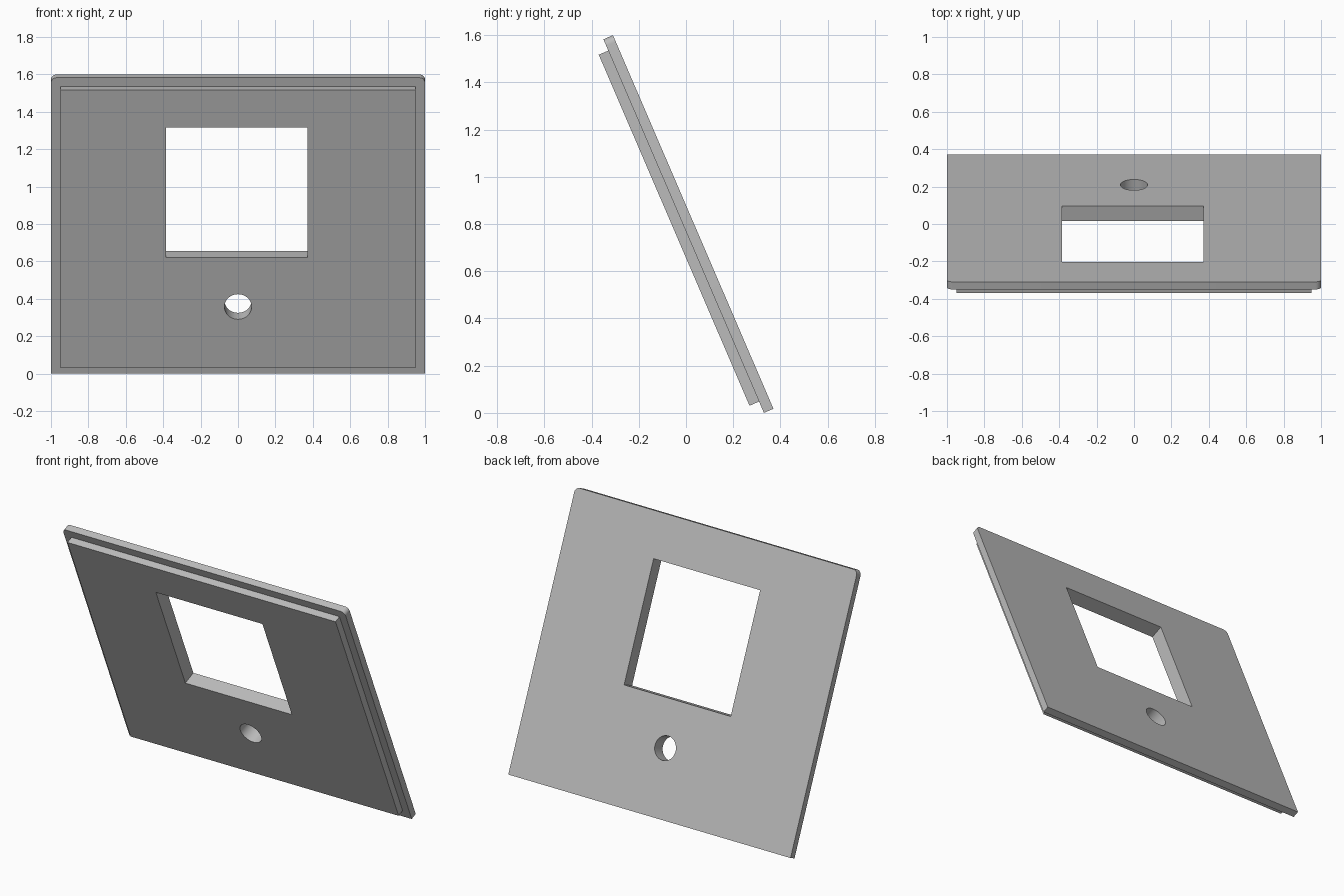
import bpy, bmesh, math
from mathutils import Matrix

if "Cube" in bpy.data.objects:
    bpy.data.objects.remove(bpy.data.objects["Cube"])

TILT = math.radians(23.25)
T = 0.044          # thickness of each plate
LENGTH = 1.722     # panel length along its slope
# Panel frame: x across, y up the slope, z out of the front face
FRAME = Matrix.Translation((0, 0.33, 0)) @ Matrix.Rotation(math.pi / 2 + TILT, 4, "X")

grey = bpy.data.materials.new("plain_grey")
grey.use_nodes = True
grey.diffuse_color = (0.5, 0.5, 0.5, 1)
grey.node_tree.nodes["Principled BSDF"].inputs["Base Color"].default_value = (0.5, 0.5, 0.5, 1)


def add_prism(name, outline, z0, z1):
    """Extrude a flat outline between two depths of the panel frame."""
    bm = bmesh.new()
    face = bm.faces.new([bm.verts.new((x, y, z0)) for x, y in outline])
    top = bmesh.ops.extrude_face_region(bm, geom=[face])["geom"]
    verts = [v for v in top if isinstance(v, bmesh.types.BMVert)]
    bmesh.ops.translate(bm, verts=verts, vec=(0, 0, z1 - z0))
    bmesh.ops.recalc_face_normals(bm, faces=bm.faces)
    mesh = bpy.data.meshes.new(name)
    bm.to_mesh(mesh)
    bm.free()
    mesh.materials.append(grey)
    obj = bpy.data.objects.new(name, mesh)
    obj.matrix_world = FRAME
    bpy.context.collection.objects.link(obj)
    return obj


def rectangle(x0, x1, y0, y1):
    return [(x0, y0), (x1, y0), (x1, y1), (x0, y1)]


def arc(cx, cy, r, start, end, steps):
    angles = [math.radians(start + (end - start) * i / steps) for i in range(steps + 1)]
    return [(cx + r * math.cos(a), cy + r * math.sin(a)) for a in angles]


# Back plate with its two upper corners rounded
R = 0.03
back_outline = [(-1, 0), (1, 0)]
back_outline += arc(1 - R, LENGTH - R, R, 0, 90, 8)
back_outline += arc(R - 1, LENGTH - R, R, 90, 180, 8)
back_plate = add_prism("back_plate", back_outline, -T, 0)

# Slightly smaller raised front plate
M = 0.052
front_plate = add_prism("front_plate", rectangle(-0.95, 0.95, M, LENGTH - M), 0, T)

# Square window and round hole, cut through both plates
cutters = [
    add_prism("window_cutter", rectangle(-0.384, 0.371, 0.694, 1.45), -0.2, 0.2),
    add_prism("hole_cutter", arc(0, 0.408, 0.073, 0, 360, 48)[:-1], -0.2, 0.2),
]
for plate in (back_plate, front_plate):
    bpy.context.view_layer.objects.active = plate
    for cutter in cutters:
        cut = plate.modifiers.new(cutter.name, "BOOLEAN")
        cut.operation, cut.solver, cut.object = "DIFFERENCE", "EXACT", cutter
        bpy.ops.object.modifier_apply(modifier=cut.name)
for cutter in cutters:
    bpy.data.objects.remove(cutter)

# Smooth round walls, crisp edges elsewhere
bpy.ops.object.select_all(action="DESELECT")
for plate in (back_plate, front_plate):
    plate.select_set(True)
bpy.ops.object.shade_smooth_by_angle(angle=math.radians(30))
